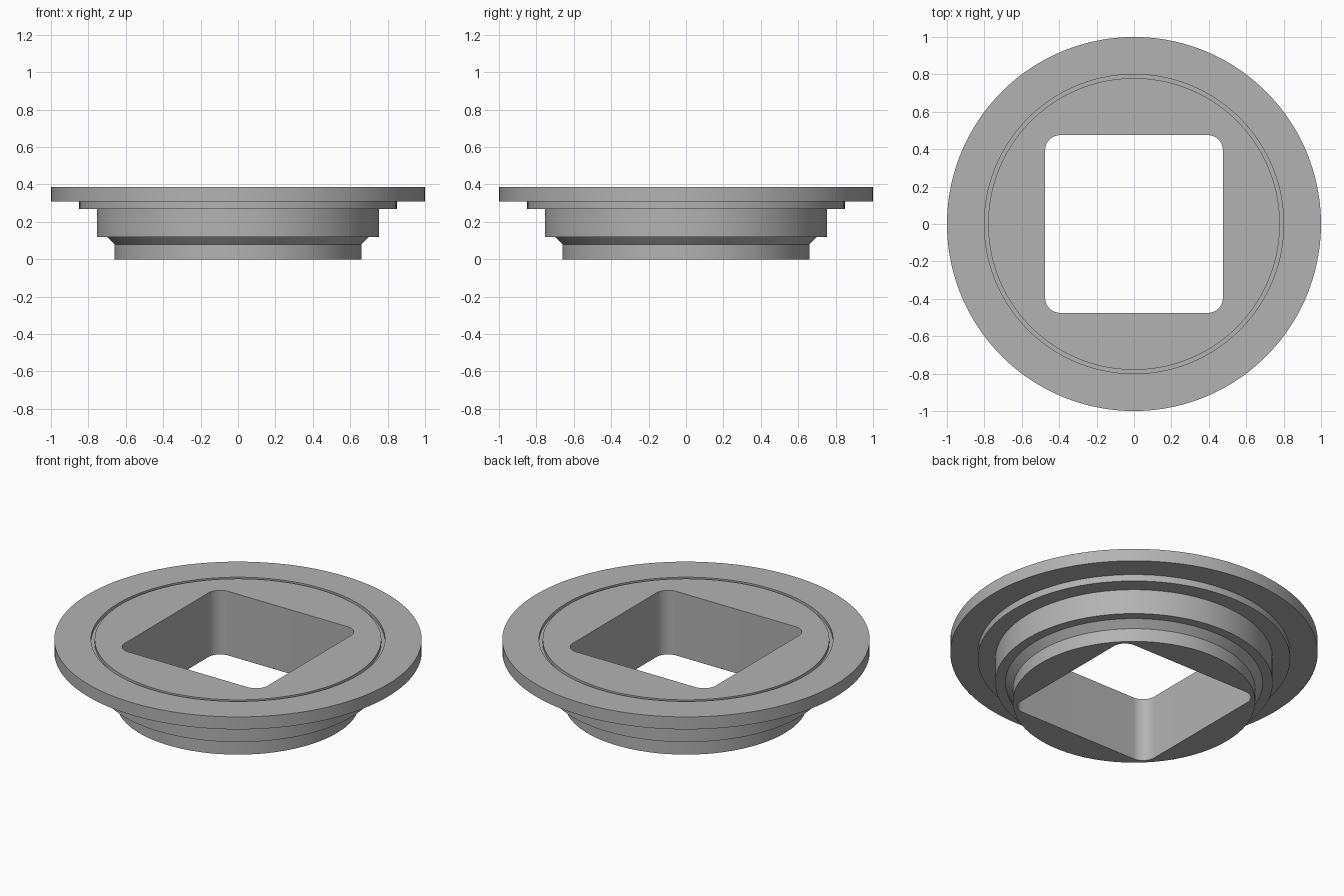
import bpy
import bmesh
from math import cos, sin, pi

cube = bpy.data.objects.get("Cube")
if cube:
    bpy.data.objects.remove(cube, do_unlink=True)

STEPS = 32            # points per quarter turn
HOLE, CORNER = 0.475, 0.08

grey = bpy.data.materials.new("plain grey")
grey.use_nodes = True
colour = (0.45, 0.45, 0.45, 1)
grey.diffuse_color = colour
grey.node_tree.nodes["Principled BSDF"].inputs["Base Color"].default_value = colour


def circle(radius, z):
    count = 4 * STEPS
    angles = [2 * pi * (i + 0.5) / count for i in range(count)]
    return [(radius * cos(a), radius * sin(a), z) for a in angles]


def rounded_square(z):
    points = []
    for quarter in range(4):
        middle = pi / 4 + quarter * pi / 2
        cx = (HOLE - CORNER) * (1 if cos(middle) > 0 else -1)
        cy = (HOLE - CORNER) * (1 if sin(middle) > 0 else -1)
        for k in range(STEPS):
            a = (quarter + k / (STEPS - 1)) * pi / 2
            points.append((cx + CORNER * cos(a), cy + CORNER * sin(a), z))
    return points


# Stepped outer profile, from the foot up to the groove in the top face
TOP = 0.385
profile = [(0.66, 0), (0.66, 0.08), (0.70, 0.12), (0.755, 0.12),
           (0.755, 0.27), (0.85, 0.27), (0.85, 0.31), (1, 0.31),
           (1, TOP), (0.80, TOP), (0.80, TOP - 0.02),
           (0.78, TOP - 0.02), (0.78, TOP)]

# Loft every ring to the next, closing through the square hole
loops = [circle(r, z) for r, z in profile]
loops += [rounded_square(TOP), rounded_square(0)]
bm = bmesh.new()
rings = [[bm.verts.new(p) for p in loop] for loop in loops]
for lower, upper in zip(rings, rings[1:] + rings[:1]):
    for i in range(len(lower)):
        j = (i + 1) % len(lower)
        bm.faces.new((lower[i], lower[j], upper[j], upper[i]))
bmesh.ops.recalc_face_normals(bm, faces=bm.faces)

mesh = bpy.data.meshes.new("flanged_ring")
bm.to_mesh(mesh)
bm.free()
mesh.materials.append(grey)
ring = bpy.data.objects.new("flanged_ring", mesh)
bpy.context.collection.objects.link(ring)

# Smooth round walls with crisp steps
bpy.ops.object.select_all(action="DESELECT")
ring.select_set(True)
bpy.context.view_layer.objects.active = ring
bpy.ops.object.shade_smooth_by_angle(angle=pi / 6)
